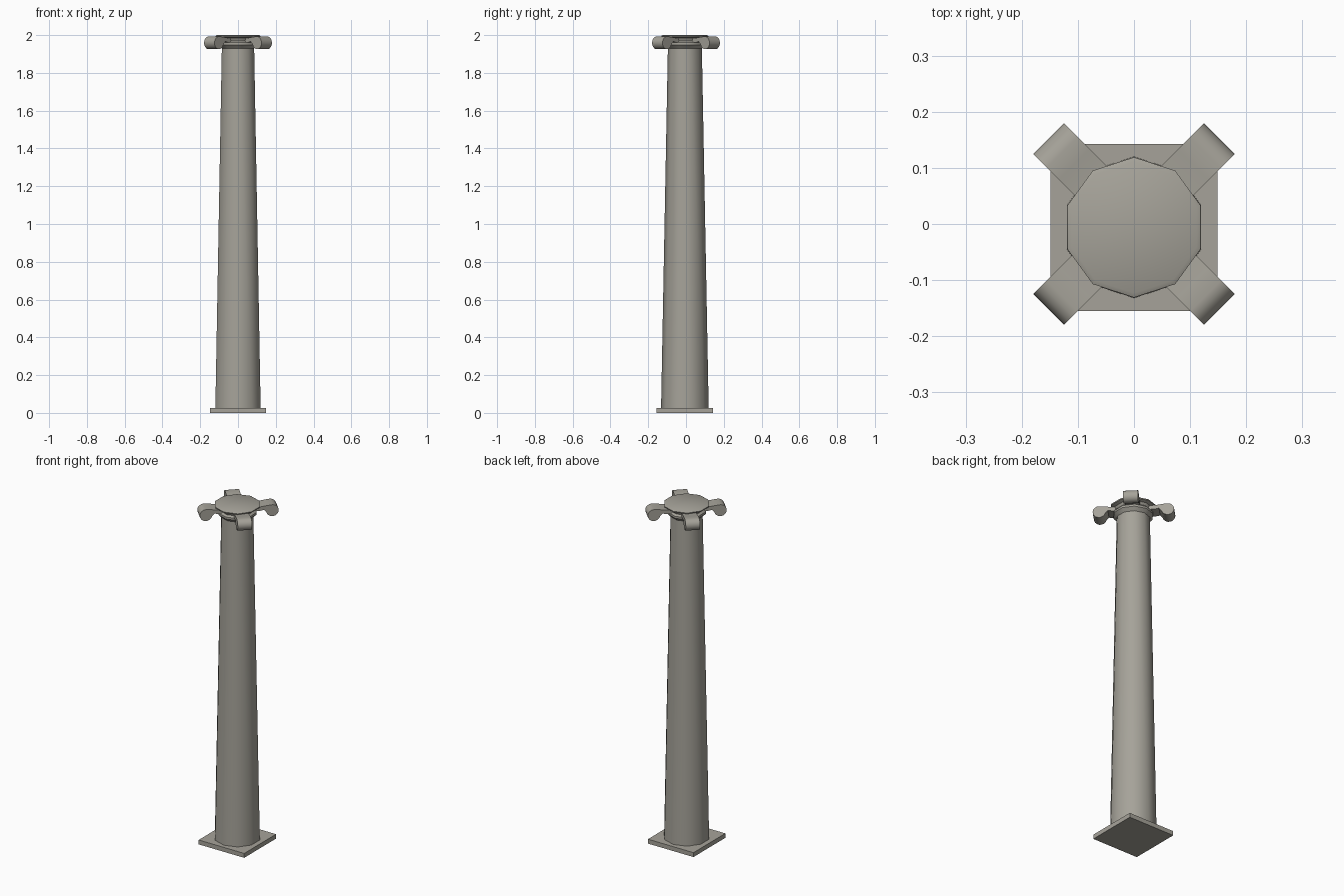
import bpy, bmesh, math
from mathutils import Vector

if "Cube" in bpy.data.objects:
    bpy.data.objects.remove(bpy.data.objects["Cube"])

stone = bpy.data.materials.new("warm grey stone")
stone.diffuse_color = (0.38, 0.365, 0.32, 1)
stone.use_nodes = True
stone.node_tree.nodes["Principled BSDF"].inputs["Base Color"].default_value = stone.diffuse_color
CY = -0.006      # column axis sits slightly forward
SIDES = 10


def finish(name, bm, smooth=True):
    bmesh.ops.recalc_face_normals(bm, faces=bm.faces)
    me = bpy.data.meshes.new(name)
    bm.to_mesh(me)
    bm.free()
    me.materials.append(stone)
    ob = bpy.data.objects.new(name, me)
    bpy.context.collection.objects.link(ob)
    if smooth:
        bpy.context.view_layer.objects.active = ob
        ob.select_set(True)
        bpy.ops.object.shade_smooth_by_angle(angle=math.radians(40))
        ob.select_set(False)
    return ob


def lathe(name, profile):
    """Ten-sided turned part with a corner facing +y, closed at both ends."""
    bm = bmesh.new()
    rings = []
    for r, z in profile:
        rings.append([bm.verts.new((r * math.sin(2 * math.pi * i / SIDES),
                                    CY + r * math.cos(2 * math.pi * i / SIDES), z))
                      for i in range(SIDES)])
    for a, b in zip(rings, rings[1:]):
        for i in range(SIDES):
            j = (i + 1) % SIDES
            bm.faces.new((a[i], a[j], b[j], b[i]))
    bm.faces.new(rings[0])
    bm.faces.new(rings[-1])
    return finish(name, bm)


# Square plinth
bm = bmesh.new()
bmesh.ops.create_cube(bm, size=1)
for v in bm.verts:
    v.co = Vector((v.co.x * 0.298, v.co.y * 0.298 + CY, (v.co.z + 0.5) * 0.026))
finish("plinth", bm, False)

# Tapered shaft
lathe("shaft", [(0.126, 0.026), (0.09, 1.93)])

# Capital: flared collar, neck and thin top disc
lathe("capital", [(0.09, 1.93), (0.108, 1.948), (0.108, 1.96), (0.098, 1.97),
                  (0.105, 1.984), (0.124, 1.99), (0.125, 1.996), (0.117, 2.0)])

# Side outline of a scroll: strap running out and curling into a round end
R, D, Z = 0.034, 0.181, 1.959
outline = [(0.075, 1.984), (0.115, 1.985), (0.15, 1.99)]
for k in range(13):
    a = math.radians(90 - k * 255 / 12)
    outline.append((D + R * math.cos(a), Z + R * math.sin(a)))
outline += [(0.135, 1.966), (0.115, 1.962), (0.075, 1.96)]

# Four diagonal scrolls
for n in range(4):
    ang = math.radians(45 + 90 * n)
    out = Vector((math.cos(ang), math.sin(ang), 0))
    side = Vector((-out.y, out.x, 0)) * 0.039
    bm = bmesh.new()
    loops = [[bm.verts.new(out * d + side * s + Vector((0, 0, z))) for d, z in outline]
             for s in (-1, 1)]
    count = len(outline)
    for i in range(count):
        j = (i + 1) % count
        bm.faces.new((loops[0][i], loops[0][j], loops[1][j], loops[1][i]))
    bm.faces.new(loops[0])
    bm.faces.new(loops[1])
    finish("scroll_%d" % (n + 1), bm)
